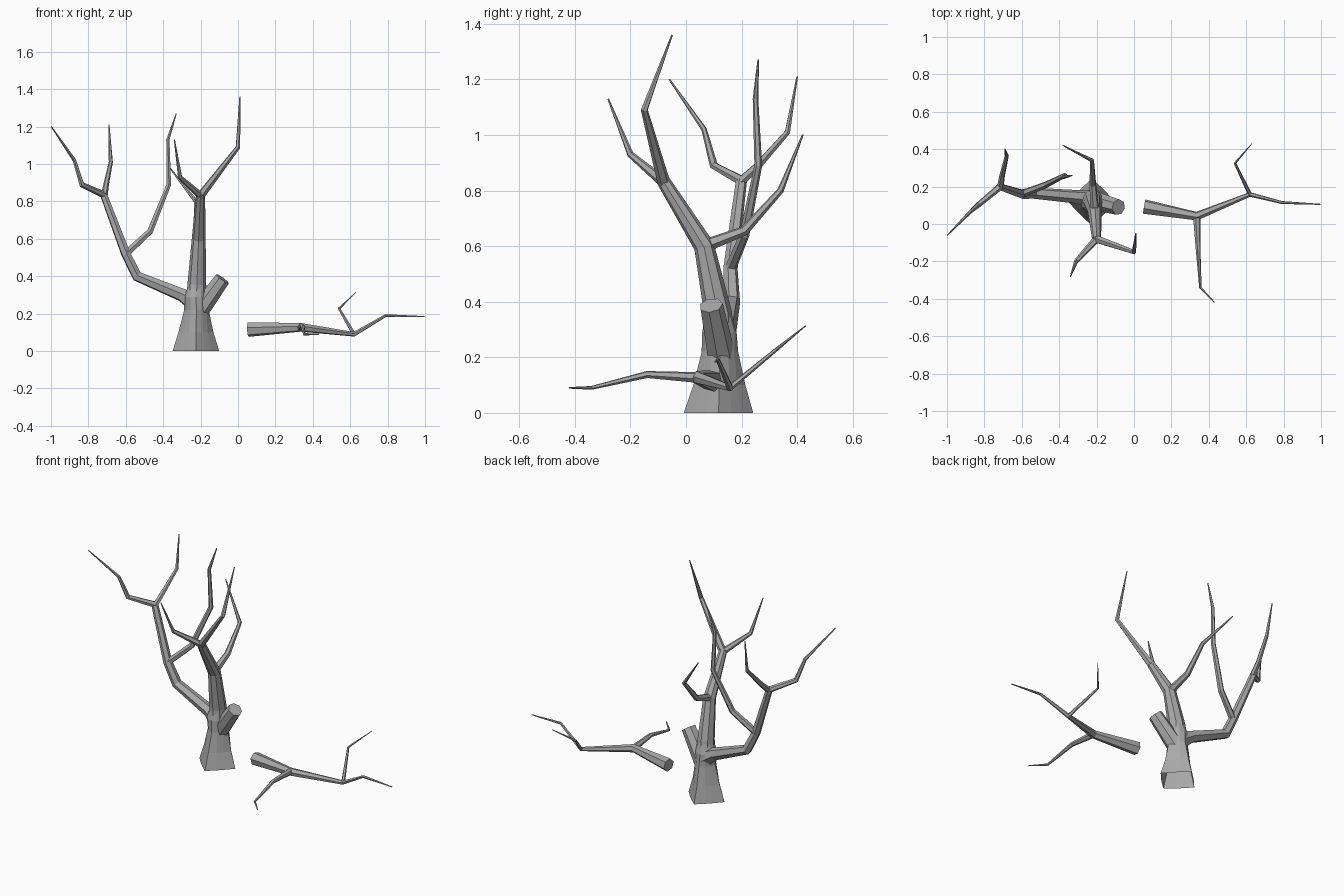
import bpy, bmesh, math
from mathutils import Vector

cube = bpy.data.objects.get("Cube")
if cube:
    bpy.data.objects.remove(cube)

bark = bpy.data.materials.new("grey_bark")
bark.use_nodes = True
colour = (0.4, 0.4, 0.4, 1)
bark.diffuse_color = colour
bark.node_tree.nodes["Principled BSDF"].inputs["Base Color"].default_value = colour


def finish(name, bm):
    bmesh.ops.recalc_face_normals(bm, faces=bm.faces)
    mesh = bpy.data.meshes.new(name)
    bm.to_mesh(mesh)
    bm.free()
    mesh.materials.append(bark)
    obj = bpy.data.objects.new(name, mesh)
    bpy.context.collection.objects.link(obj)
    return obj


def bridge(bm, rings):
    for a, b in zip(rings, rings[1:]):
        n = len(a)
        for i in range(n):
            j = (i + 1) % n
            bm.faces.new((a[i], a[j], b[j], b[i]))


def limb(name, path, sides=6):
    """Faceted tapering tube through (x, y, z, radius) points."""
    bm = bmesh.new()
    pts = [Vector(p[:3]) for p in path]
    segs = [(b - a).normalized() for a, b in zip(pts, pts[1:])]
    u = segs[0].orthogonal().normalized()
    rings = []
    for k, p in enumerate(pts):
        before, after = segs[max(k - 1, 0)], segs[min(k, len(segs) - 1)]
        t = (before + after).normalized()
        u = (u - t * u.dot(t)).normalized()
        v = t.cross(u)
        ring = []
        for i in range(sides):
            a = math.tau * i / sides
            ring.append(bm.verts.new(p + path[k][3] * (u * math.cos(a) + v * math.sin(a))))
        rings.append(ring)
    bridge(bm, rings)
    bm.faces.new(rings[0])
    bm.faces.new(rings[-1])
    return finish(name, bm)


# Flared trunk base with root lobes, open underneath
bm = bmesh.new()
rings = []
for x, y, z, r, lobe in ((-.225, .117, 0, .105, .19), (-.225, .12, .1, .08, .17),
                         (-.222, .122, .22, .062, .06), (-.225, .12, .29, .062, 0),
                         (-.22, .117, .35, .047, 0)):
    ring = []
    for i in range(12):
        a = math.tau * i / 12
        rr = r * (1 + lobe * math.cos(4 * a))
        ring.append(bm.verts.new((x + rr * math.cos(a), y + rr * math.sin(a), z)))
    rings.append(ring)
bridge(bm, rings)
bm.faces.new(rings[-1])
finish("trunk_base", bm)

# Upright stem and its branches
limb("main_stem", [(-.222, .12, .25, .058), (-.22, .115, .36, .05), (-.21, .065, .6, .037),
                   (-.2, -.085, .84, .024)], 8)
limb("stem_top_branch", [(-.2, -.08, .83, .023), (0, -.15, 1.09, .013), (.01, -.05, 1.36, .003)])
limb("stem_front_branch", [(-.2, -.08, .83, .02), (-.31, -.2, .93, .012), (-.34, -.28, 1.13, .003)])
limb("stem_back_branch", [(-.21, .065, .6, .025), (-.22, .21, .655, .018), (-.225, .34, .8, .012),
                          (-.38, .42, 1.0, .003)])

# Broken stub
limb("broken_stub", [(-.21, .125, .21, .052), (-.083, .09, .387, .043)], 7)

# Side limb and its branches
limb("side_limb", [(-.22, .13, .25, .055), (-.3, .145, .3, .037), (-.54, .165, .4, .03),
                   (-.6, .16, .52, .026), (-.72, .2, .84, .02)])
limb("side_inner_branch", [(-.6, .16, .52, .021), (-.47, .21, .64, .018), (-.37, .26, .89, .014),
                           (-.375, .25, 1.13, .01), (-.33, .26, 1.27, .003)])
limb("side_outer_branch", [(-.715, .2, .835, .019), (-.835, .1, .89, .015),
                           (-.875, .065, 1.02, .01), (-.998, -.06, 1.2, .003)])
limb("side_back_branch", [(-.715, .195, .83, .018), (-.705, .26, .89, .015),
                          (-.68, .365, 1.01, .011), (-.69, .4, 1.21, .003)])

# Fallen bough on the ground beside the trunk
limb("fallen_bough", [(.055, .093, .115, .04), (.335, .042, .127, .024), (.62, .158, .09, .013),
                      (.79, .115, .19, .008), (.998, .105, .184, .003)])
limb("fallen_back_twig", [(.62, .158, .09, .011), (.54, .325, .228, .007), (.63, .43, .313, .002)])
limb("fallen_front_twig", [(.335, .045, .127, .02), (.343, -.14, .138, .013),
                           (.355, -.34, .09, .007), (.43, -.42, .09, .003)])
